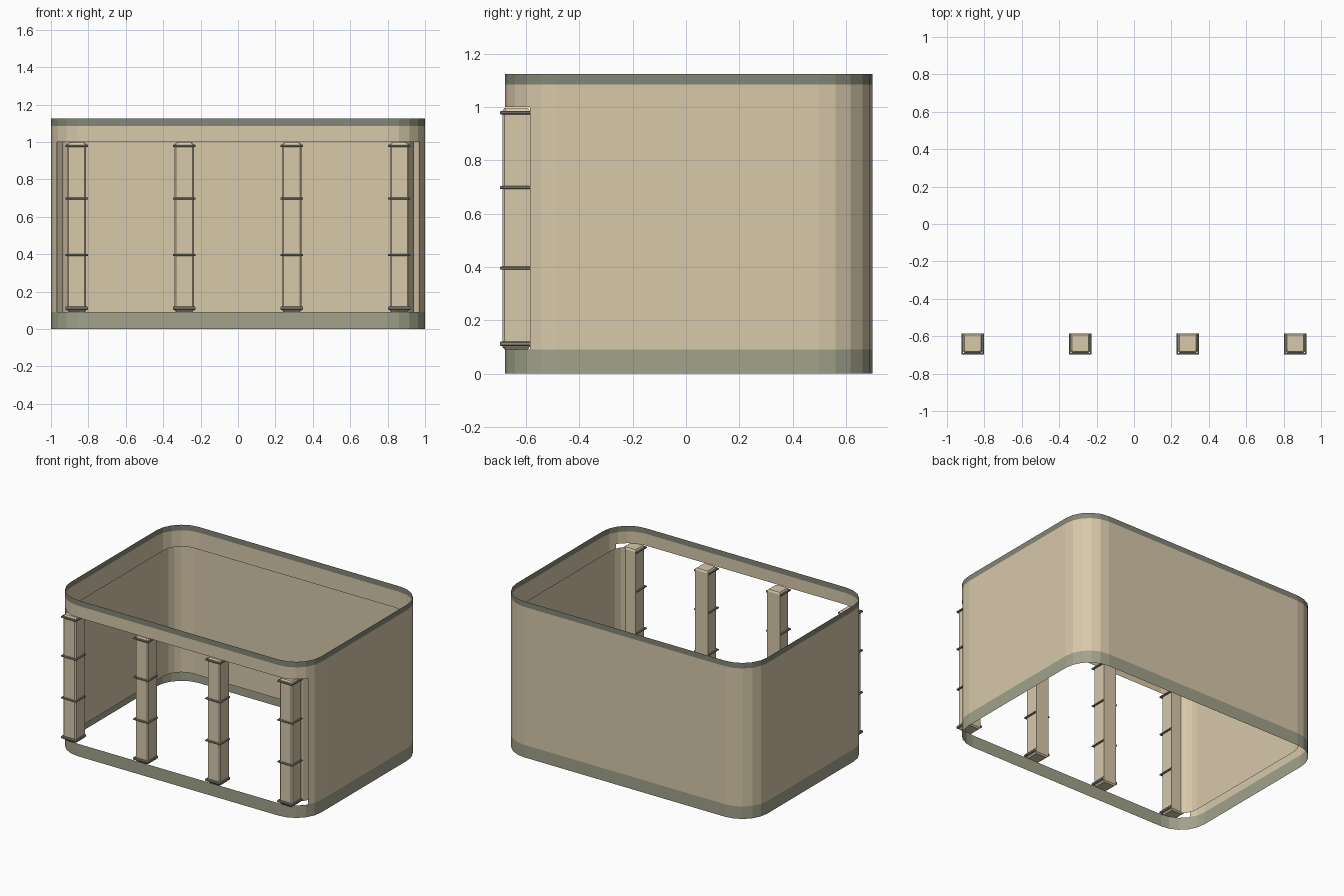
import bpy, bmesh
from math import sin, cos, pi

if "Cube" in bpy.data.objects:
    bpy.data.objects.remove(bpy.data.objects["Cube"])


def material(name, rgb):
    m = bpy.data.materials.new(name)
    m.diffuse_color = (*rgb, 1)
    m.use_nodes = True
    m.node_tree.nodes["Principled BSDF"].inputs["Base Color"].default_value = m.diffuse_color
    return m


TAN = material("tan_plaster", (0.68, 0.58, 0.40))
BASE = material("base_grey", (0.36, 0.36, 0.26))
TRIM = material("dark_trim", (0.23, 0.24, 0.18))
COLLAR = material("collar_grey", (0.27, 0.27, 0.21))


def outline(inset=0.0, r=0.2, seg=5):
    """Counter-clockwise rounded rectangle footprint."""
    pts = []
    for k, (sx, sy) in enumerate([(1, 1), (-1, 1), (-1, -1), (1, -1)]):
        for i in range(seg + 1):
            a = (k + i / seg) * pi / 2
            pts.append((sx * (1 - r) + (r - inset) * cos(a),
                        0.01 + sy * (0.69 - r) + (r - inset) * sin(a)))
    return pts


def loft(name, rows, mat, closed=True, caps=False, cut_y=None, flip=False):
    """Skin rows of 3D points; optionally cut away everything before cut_y."""
    bm = bmesh.new()
    vr = [[bm.verts.new(p) for p in row] for row in rows]
    n = len(vr[0])
    for a, b in zip(vr, vr[1:]):
        for i in range(n if closed else n - 1):
            j = (i + 1) % n
            bm.faces.new((a[i], a[j], b[j], b[i]))
    if caps:
        bm.faces.new(vr[0][::-1])
        bm.faces.new(vr[-1])
    if cut_y is not None:
        bmesh.ops.bisect_plane(bm, geom=bm.verts[:] + bm.edges[:] + bm.faces[:],
                               plane_co=(0, cut_y, 0), plane_no=(0, -1, 0), clear_outer=True)
    if flip:
        bmesh.ops.reverse_faces(bm, faces=bm.faces[:])
    me = bpy.data.meshes.new(name)
    bm.to_mesh(me)
    bm.free()
    me.materials.append(mat)
    ob = bpy.data.objects.new(name, me)
    bpy.context.collection.objects.link(ob)
    return ob


def band(name, z0, z1, mat, inset=0.0, **kw):
    return loft(name, [[(x, y, z) for x, y in outline(inset)] for z in (z0, z1)], mat, **kw)


# Thin shell: base ring, three-sided wall, fascia ring, roof trim
OPEN_Y = -0.585
band("base_band", 0, 0.09, BASE)
band("outer_wall", 0.09, 1.0, TAN, cut_y=OPEN_Y)
band("inner_wall", 0.09, 1.0, TAN, inset=0.06, cut_y=OPEN_Y, flip=True)
band("fascia_band", 1.0, 1.085, TAN)
band("roof_trim", 1.085, 1.125, TRIM)

# Front columns with three-sided collars
W, YF, YB, CH = 0.051, -0.689, -0.586, 0.008


def column_section(cx, inset, z):
    w, f, b = W - inset, YF + inset, YB - inset
    return [(cx - w, b, z), (cx - w, f + CH, z), (cx - w + CH, f, z),
            (cx + w - CH, f, z), (cx + w, f + CH, z), (cx + w, b, z)]


def collar_section(cx, off, z):
    w, f = W + off, YF - off
    return [(cx - w, YB, z), (cx - w, f, z), (cx + w, f, z), (cx + w, YB, z)]


for n, cx in enumerate((-0.8625, -0.2875, 0.2875, 0.8625), 1):
    shaft = [(0.008, 0.09), (0, 0.10), (0, 0.985), (0.007, 0.997)]
    loft(f"column_{n}", [column_section(cx, i, z) for i, z in shaft], TAN, caps=True)
    for k, (z, h) in enumerate([(0.112, 0.009), (0.396, 0.006), (0.698, 0.006), (0.979, 0.007)], 1):
        profile = [(0, -h), (0.006, -h), (0.01, -h / 2), (0.01, h / 2), (0.006, h), (0, h)]
        loft(f"column_{n}_collar_{k}",
             [collar_section(cx, o, z + dz) for o, dz in profile], COLLAR, closed=False)
